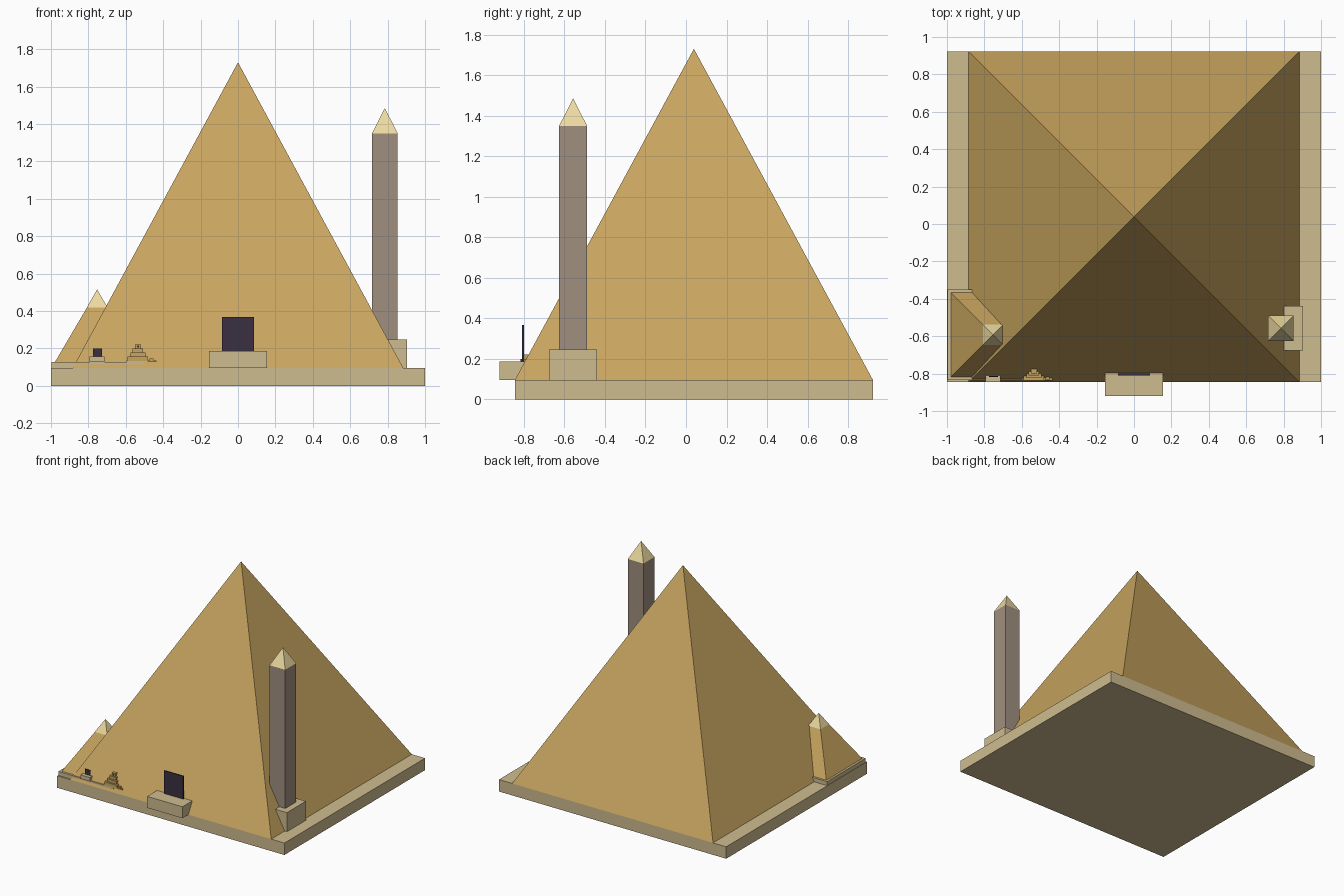
import bpy, bmesh

if "Cube" in bpy.data.objects:
    bpy.data.objects.remove(bpy.data.objects["Cube"])


def material(name, rgb):
    # sRGB 0-255 to linear
    m = bpy.data.materials.new(name)
    lin = [(c / 255 / 12.92) if c < 11 else ((c / 255 + 0.055) / 1.055) ** 2.4 for c in rgb]
    m.diffuse_color = (*lin, 1)
    m.use_nodes = True
    m.node_tree.nodes["Principled BSDF"].inputs["Base Color"].default_value = m.diffuse_color
    return m


SAND = material("sandstone", (200, 165, 95))
PALE = material("limestone", (207, 188, 144))
GRANITE = material("granite", (160, 144, 128))
GOLD = material("pale_gold", (237, 218, 160))
DARK = material("dark_doorway", (58, 48, 66))


def frustum(name, x, y, z0, z1, half0, half1, mat):
    """Four-sided block on a square base; half1 = 0 gives a pyramid."""
    bm = bmesh.new()
    corners = ((-1, -1), (1, -1), (1, 1), (-1, 1))
    low = [bm.verts.new((x + a * half0[0], y + b * half0[1], z0)) for a, b in corners]
    bm.faces.new(low[::-1])
    if half1:
        high = [bm.verts.new((x + a * half1[0], y + b * half1[1], z1)) for a, b in corners]
        bm.faces.new(high)
    else:
        tip = bm.verts.new((x, y, z1))
    for i in range(4):
        j = (i + 1) % 4
        if half1:
            bm.faces.new((low[i], low[j], high[j], high[i]))
        else:
            bm.faces.new((low[i], low[j], tip))
    me = bpy.data.meshes.new(name)
    bm.to_mesh(me)
    bm.free()
    me.materials.append(mat)
    ob = bpy.data.objects.new(name, me)
    bpy.context.collection.objects.link(ob)
    return ob


def box(name, x0, x1, y0, y1, z0, z1, mat):
    h = ((x1 - x0) / 2, (y1 - y0) / 2)
    return frustum(name, (x0 + x1) / 2, (y0 + y1) / 2, z0, z1, h, h, mat)


# Main pyramid on its platform
box("platform", -1, 1, -0.845, 0.923, 0, 0.095, PALE)
frustum("main_pyramid", 0, 0.039, 0.095, 1.73, (0.884, 0.884), None, SAND)

# Entrance block and doorway slab
box("entrance_block", -0.155, 0.155, -0.92, -0.72, 0.095, 0.186, PALE)
box("doorway", -0.085, 0.085, -0.81, -0.8, 0.18, 0.368, DARK)

# Obelisk
OX, OY = 0.785, -0.557
frustum("obelisk_pedestal", OX, OY, 0.095, 0.247, (0.119, 0.119), (0.119, 0.119), PALE)
frustum("obelisk_shaft", OX, OY, 0.247, 1.35, (0.069, 0.069), (0.069, 0.069), GRANITE)
frustum("obelisk_tip", OX, OY, 1.35, 1.485, (0.069, 0.069), None, GOLD)

# Small corner pyramid with pale capstone
SX, SY = -0.753, -0.592
frustum("small_platform", SX, SY, 0.095, 0.127, (0.243, 0.243), (0.243, 0.243), PALE)
frustum("small_pyramid", SX, SY, 0.127, 0.42, (0.226, 0.226), (0.054, 0.054), SAND)
frustum("small_capstone", SX, SY, 0.42, 0.516, (0.055, 0.055), None, GOLD)
box("small_entrance", -0.793, -0.713, -0.845, -0.79, 0.127, 0.158, PALE)
box("small_doorway", -0.776, -0.728, -0.817, -0.813, 0.155, 0.2, DARK)

# Stepped tomb half sunk in the pyramid face
box("tomb_plinth", -0.595, -0.475, -0.835, -0.74, 0.127, 0.135, PALE)
for i, h in enumerate((0.055, 0.041, 0.028, 0.016)):
    z = 0.134 + i * 0.022
    frustum(f"tomb_step_{i + 1}", -0.535, -0.783, z, z + 0.022, (h, h), (h, h), SAND)
box("tomb_opening", -0.54, -0.53, -0.801, -0.798, 0.205, 0.215, DARK)

# Tiny outlying blocks beside the tomb
box("outlying_slab", -0.485, -0.435, -0.838, -0.8, 0.128, 0.137, SAND)
box("outlying_block", -0.472, -0.452, -0.835, -0.8, 0.137, 0.147, SAND)
